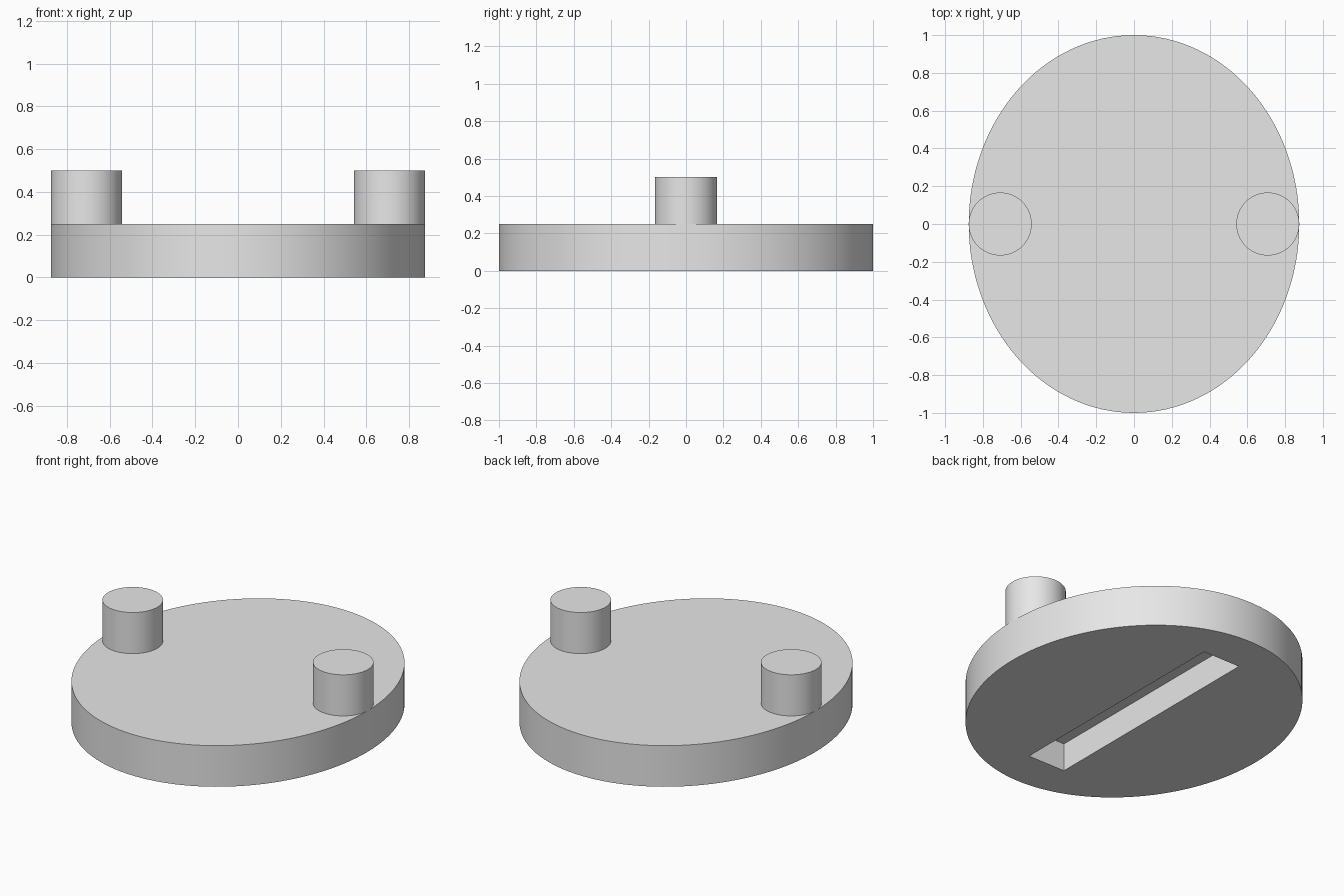
import bpy

cube = bpy.data.objects.get("Cube")
if cube:
    bpy.data.objects.remove(cube, do_unlink=True)

PLATE_RX, PLATE_RY, PLATE_H = 0.875, 1.0, 0.25
PEG_R, PEG_H = 0.1667, 0.25
SLOT_W, SLOT_L, SLOT_DEPTH = 0.25, 1.5, 0.17

grey = bpy.data.materials.new("light_grey")
grey.use_nodes = True
grey.diffuse_color = (0.8, 0.8, 0.8, 1)
grey.node_tree.nodes["Principled BSDF"].inputs["Base Color"].default_value = (0.8, 0.8, 0.8, 1)


def cylinder(name, rx, ry, z0, height, x=0.0, sides=128):
    """Upright elliptical cylinder standing on z0."""
    bpy.ops.mesh.primitive_cylinder_add(
        vertices=sides, radius=1, depth=height, location=(x, 0, z0 + height / 2))
    ob = bpy.context.object
    ob.name = name
    ob.scale = (rx, ry, 1)
    bpy.ops.object.transform_apply(location=False, rotation=False, scale=True)
    ob.data.materials.append(grey)
    return ob


def smooth(ob):
    bpy.ops.object.select_all(action="DESELECT")
    ob.select_set(True)
    bpy.context.view_layer.objects.active = ob
    bpy.ops.object.shade_smooth_by_angle()


# Oval base plate
plate = cylinder("base_plate", PLATE_RX, PLATE_RY, 0, PLATE_H)

# Long blind slot in the underside
bpy.ops.mesh.primitive_cube_add(size=2, location=(0, 0, 0))
cutter = bpy.context.object
cutter.name = "slot_cutter"
cutter.scale = (SLOT_W / 2, SLOT_L / 2, SLOT_DEPTH)
cutter.hide_render = True
bpy.ops.object.transform_apply(location=False, rotation=False, scale=True)
cutter.data.materials.append(grey)

cut = plate.modifiers.new("slot", "BOOLEAN")
cut.operation = "DIFFERENCE"
cut.solver = "EXACT"
cut.object = cutter
bpy.context.view_layer.objects.active = plate
bpy.ops.object.modifier_apply(modifier=cut.name)
bpy.data.objects.remove(cutter, do_unlink=True)
smooth(plate)

# Two round pegs, flush with the ends of the short axis
for side, sign in (("left", 1), ("right", -1)):
    smooth(cylinder(side + "_peg", PEG_R, PEG_R, PLATE_H, PEG_H,
                    x=sign * (PLATE_RX - PEG_R), sides=64))
